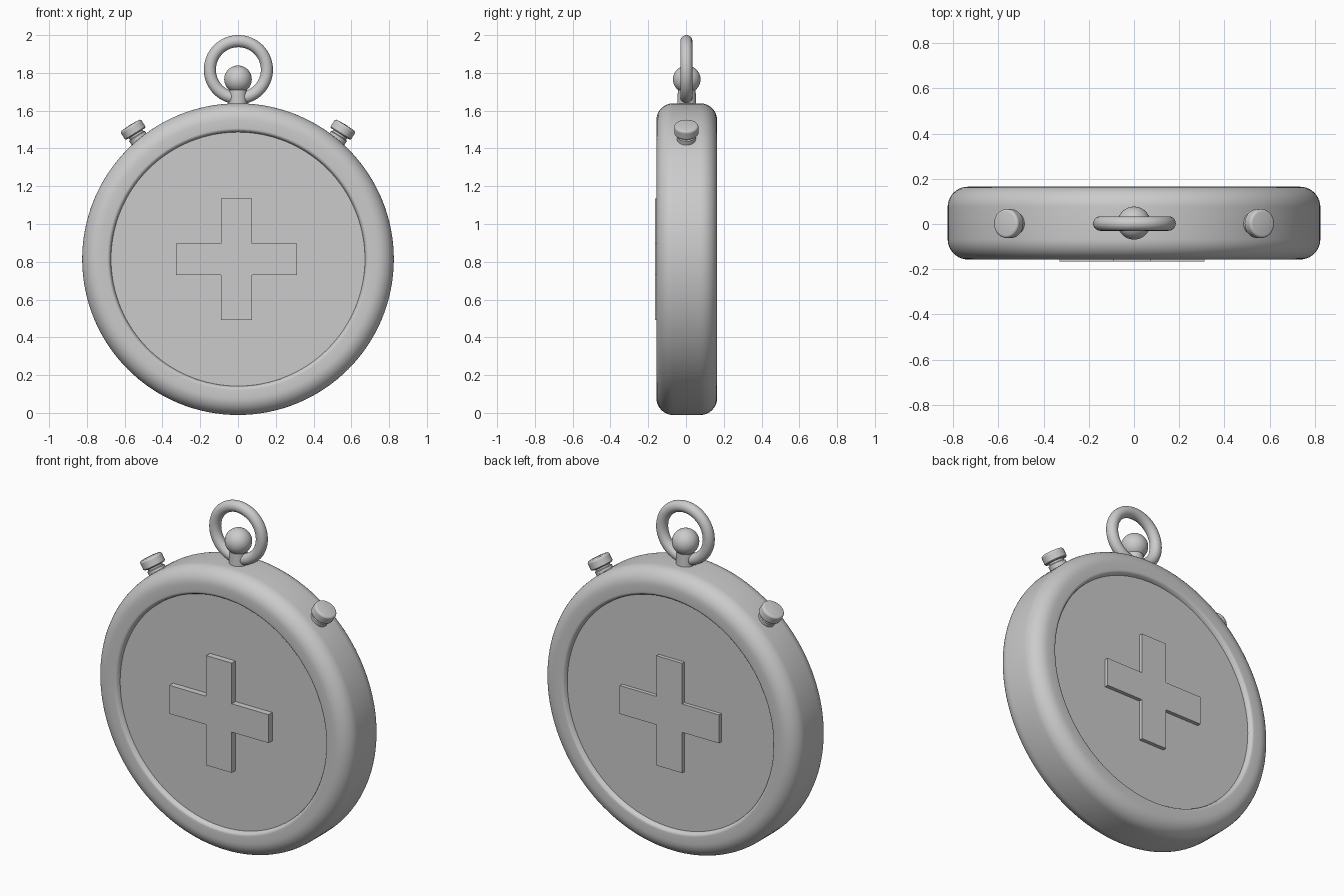
import bpy, bmesh, math
from mathutils import Matrix, Vector

if "Cube" in bpy.data.objects:
    bpy.data.objects.remove(bpy.data.objects["Cube"])

CENTRE_Z = 0.814   # middle of the round case
MID_Y = 0.004      # middle plane of the case


def finish(bm, name, smooth=True):
    bmesh.ops.recalc_face_normals(bm, faces=bm.faces)
    mesh = bpy.data.meshes.new(name)
    bm.to_mesh(mesh)
    bm.free()
    ob = bpy.data.objects.new(name, mesh)
    bpy.context.collection.objects.link(ob)
    if smooth:
        bpy.ops.object.select_all(action='DESELECT')
        ob.select_set(True)
        bpy.context.view_layer.objects.active = ob
        bpy.ops.object.shade_smooth_by_angle(angle=math.radians(35))
    return ob


def lathe(name, profile, matrix, steps):
    """Spin (radius, height) points around local z, then place the result."""
    bm = bmesh.new()
    verts = [bm.verts.new((r, 0, h)) for r, h in profile]
    edges = [bm.edges.new(p) for p in zip(verts, verts[1:])]
    bmesh.ops.spin(bm, geom=verts + edges, axis=(0, 0, 1), cent=(0, 0, 0),
                   angle=2 * math.pi, steps=steps)
    bmesh.ops.remove_doubles(bm, verts=bm.verts, dist=1e-5)
    bmesh.ops.transform(bm, matrix=matrix, verts=bm.verts)
    return finish(bm, name)


def arc(cx, cy, r, a0, a1, n):
    return [(cx + r * math.cos(math.radians(a0 + (a1 - a0) * i / n)),
             cy + r * math.sin(math.radians(a0 + (a1 - a0) * i / n)))
            for i in range(n + 1)]


# Round case: rounded rim with a recessed disc on both faces
half = [(0, 0.134), (0.672, 0.134), (0.675, 0.147)]
half += arc(0.693, 0.143, 0.018, 165, 90, 5)
half += arc(0.735, 0.071, 0.09, 90, 0, 10)
profile = half + [(r, -h) for r, h in reversed(half)]
to_front = Matrix.Translation((0, MID_Y, CENTRE_Z)) @ Matrix.Rotation(math.pi / 2, 4, 'X')
lathe("case", profile, to_front, 128)


# Raised cross on each face
def cross(name, y0, y1, x):
    a, b = 0.083, 0.321
    pts = [(-a, b), (a, b), (a, a), (b, a), (b, -a), (a, -a),
           (a, -b), (-a, -b), (-a, -a), (-b, -a), (-b, a), (-a, a)]
    bm = bmesh.new()
    face = bm.faces.new([bm.verts.new((x + px, y0, CENTRE_Z + pz)) for px, pz in pts])
    res = bmesh.ops.extrude_face_region(bm, geom=[face])
    moved = [v for v in res["geom"] if isinstance(v, bmesh.types.BMVert)]
    bmesh.ops.translate(bm, vec=(0, y1 - y0, 0), verts=moved)
    finish(bm, name, smooth=False)


cross("front_cross", -0.12, -0.165, -0.008)
cross("back_cross", 0.12, 0.160, -0.004)

# Two push buttons, leaning outwards
button = [(0, -0.13), (0.05, -0.13), (0.05, -0.04), (0.043, -0.036), (0.043, -0.026),
          (0.058, -0.026), (0.064, -0.02), (0.064, 0.014)]
button += arc(0.052, 0.016, 0.012, 0, 90, 4) + [(0, 0.031)]
for side, label in ((-1, "left"), (1, "right")):
    place = (Matrix.Translation((side * 0.555, MID_Y - 0.002, 1.499))
             @ Matrix.Rotation(side * math.radians(32), 4, 'Y'))
    lathe(label + "_button", button, place, 40)

# Crown: neck with a ball on top
lathe("crown_neck", [(0, 1.58), (0.05, 1.58), (0.05, 1.655), (0.047, 1.70), (0.047, 1.74), (0, 1.74)],
      Matrix.Translation((0, MID_Y, 0)), 40)
lathe("crown_ball", [(max(r, 0), h) for r, h in arc(0, 1.766, 0.073, -90, 90, 20)],
      Matrix.Translation((0, MID_Y, 0)), 40)

# Hanging ring
bpy.ops.mesh.primitive_torus_add(location=(0.002, MID_Y - 0.002, 1.817),
                                 rotation=(math.pi / 2, 0, 0),
                                 major_radius=0.151, minor_radius=0.032,
                                 major_segments=64, minor_segments=20)
ring = bpy.context.object
ring.name = "hanging_ring"
bpy.ops.object.shade_smooth_by_angle(angle=math.radians(60))
